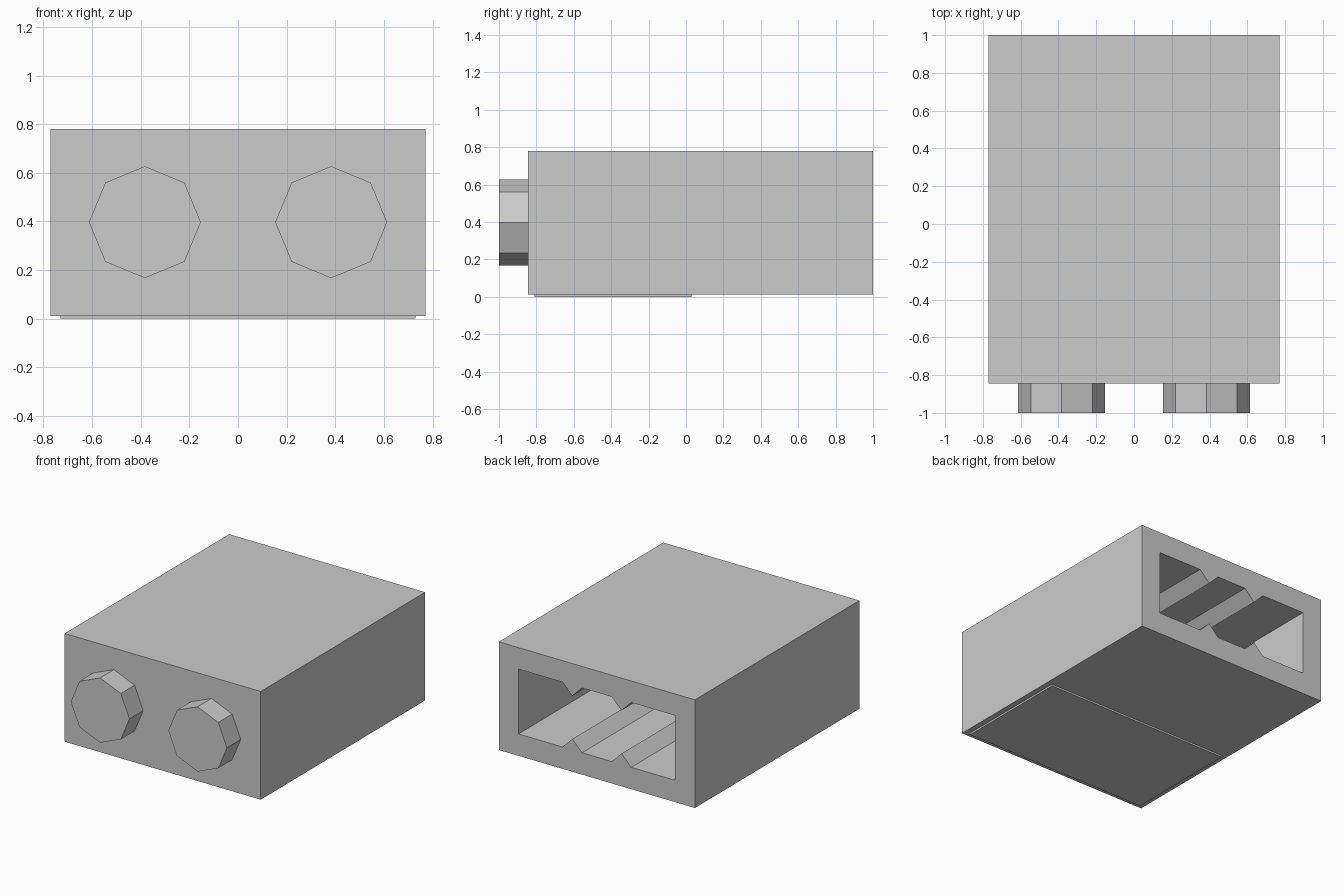
import bpy, bmesh, math

cube = bpy.data.objects.get("Cube")
if cube:
    bpy.data.objects.remove(cube, do_unlink=True)

grey = bpy.data.materials.new("light_grey")
grey.use_nodes = True
colour = (0.6, 0.6, 0.6, 1)
grey.diffuse_color = colour
grey.node_tree.nodes["Principled BSDF"].inputs["Base Color"].default_value = colour


def prism(name, profile, y0, y1):
    """Extrude an (x, z) outline along y."""
    bm = bmesh.new()
    face = bm.faces.new([bm.verts.new((x, y0, z)) for x, z in profile])
    out = bmesh.ops.extrude_face_region(bm, geom=[face])
    for v in out["geom"]:
        if isinstance(v, bmesh.types.BMVert):
            v.co.y = y1
    bmesh.ops.recalc_face_normals(bm, faces=bm.faces)
    mesh = bpy.data.meshes.new(name)
    bm.to_mesh(mesh)
    bm.free()
    mesh.materials.append(grey)
    obj = bpy.data.objects.new(name, mesh)
    bpy.context.collection.objects.link(obj)
    return obj


def rect(half, z0, z1):
    return [(-half, z0), (half, z0), (half, z1), (-half, z1)]


# Main housing and the thin cover underneath
housing = prism("housing", rect(0.77, 0.012, 0.78), -0.845, 1)
prism("bottom_cover", rect(0.73, 0, 0.012), -0.81, 0.03)

# Rear socket: a wide slot with pointed ridges on floor and ceiling
MID, HALF, RIDGE = 0.397, 0.23, 0.077
floor = [(-0.615, -HALF)]
for cx in (-0.193, 0.193):
    floor += [(cx - RIDGE, -HALF), (cx, RIDGE - HALF), (cx + RIDGE, -HALF)]
floor.append((0.615, -HALF))
outline = floor + [(x, -z) for x, z in reversed(floor)]
cutter = prism("socket_cutter", [(x, z + MID) for x, z in outline], -0.69, 1.1)
cutter.hide_render = True

cut = housing.modifiers.new("socket", "BOOLEAN")
cut.object = cutter
cut.operation = "DIFFERENCE"
cut.solver = "EXACT"
bpy.context.view_layer.objects.active = housing
bpy.ops.object.modifier_apply(modifier=cut.name)
bpy.data.objects.remove(cutter, do_unlink=True)

# Two octagonal front knobs
for side, cx in (("right", -0.383), ("left", 0.383)):
    ring = [(cx + HALF * math.cos(i * math.pi / 4), MID + HALF * math.sin(i * math.pi / 4))
            for i in range(8)]
    prism("knob_" + side, ring, -1, -0.845)
